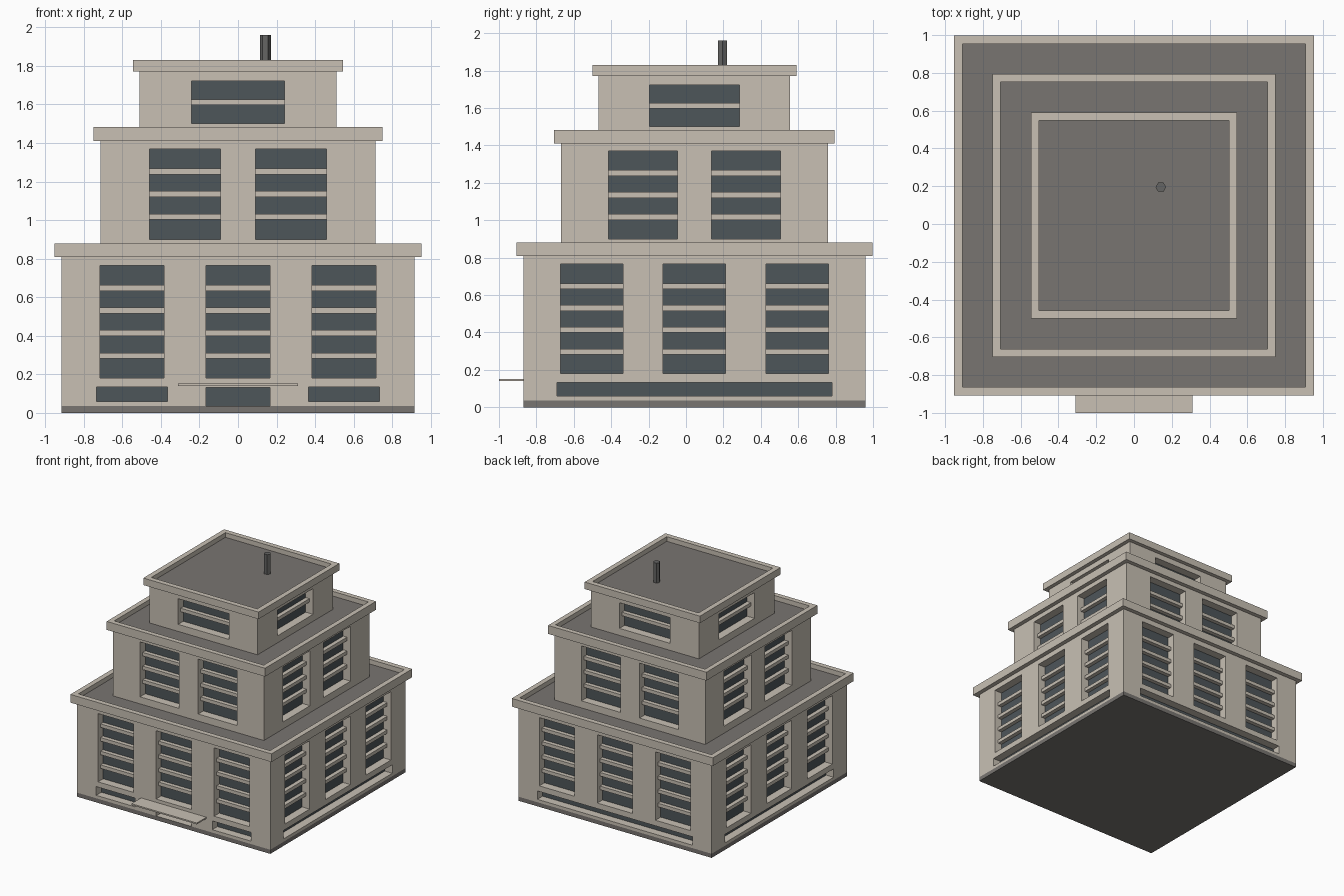
import bpy, bmesh, math
from mathutils import Matrix, Vector

cube = bpy.data.objects.get("Cube")
if cube:
    bpy.data.objects.remove(cube, do_unlink=True)

CY = 0.045       # centre of the tower in depth
RECESS = 0.07    # depth of window niches
BASE_TOP = 0.035


def material(name, rgb):
    m = bpy.data.materials.new(name)
    m.use_nodes = True
    m.diffuse_color = (*rgb, 1)
    m.node_tree.nodes["Principled BSDF"].inputs["Base Color"].default_value = (*rgb, 1)
    return m


STONE = material("pale stone", (0.578, 0.527, 0.456))
GLASS = material("dark glass", (0.076, 0.093, 0.102))
ROOF = material("grey roofing", (0.19, 0.178, 0.166))
METAL = material("grey metal", (0.13, 0.13, 0.127))


def finish(bm, name, *mats):
    bmesh.ops.remove_doubles(bm, verts=bm.verts, dist=1e-5)
    me = bpy.data.meshes.new(name)
    bm.to_mesh(me)
    bm.free()
    for m in mats:
        me.materials.append(m)
    ob = bpy.data.objects.new(name, me)
    ob.location.y = CY
    bpy.context.collection.objects.link(ob)
    return ob


def quad(bm, pts, mat=0):
    f = bm.faces.new([bm.verts.new(p) for p in pts])
    f.material_index = mat


def box(bm, lo, hi, xf=Matrix()):
    lo, hi = Vector(lo), Vector(hi)
    place = Matrix.Translation((lo + hi) / 2) @ Matrix.Diagonal((*(hi - lo), 1))
    bmesh.ops.create_cube(bm, size=1, matrix=xf @ place)


def side_matrix(i):
    return Matrix.Rotation(i * math.pi / 2, 4, 'Z')


def wall(bm, half, z0, z1, openings, xf):
    """One wall as a grid of cells; cells inside an opening become recessed glass."""
    us = sorted({-half, half, *(v for o in openings for v in o[:2])})
    zs = sorted({z0, z1, *(v for o in openings for v in o[2:4])}
                | ({BASE_TOP} if z0 < BASE_TOP else set()))

    def put(pts, mat):
        quad(bm, [xf @ Vector((u, d - half, z)) for u, d, z in pts], mat)

    for a, b in zip(us, us[1:]):
        for c, e in zip(zs, zs[1:]):
            u, z = (a + b) / 2, (c + e) / 2
            hole = any(o[0] < u < o[1] and o[2] < z < o[3] for o in openings)
            d = RECESS if hole else 0
            mat = 1 if hole else 2 if z < BASE_TOP else 0
            put([(a, d, c), (b, d, c), (b, d, e), (a, d, e)], mat)
    # reveals around each niche
    for a, b, c, e, _ in openings:
        ring = [(a, c), (b, c), (b, e), (a, e)]
        for (u, z), (v, w) in zip(ring, ring[1:] + ring[:1]):
            put([(u, 0, z), (u, RECESS, z), (v, RECESS, w), (v, 0, w)], 0)


def slats(bm, half, openings, xf):
    for a, b, c, e, rows in openings:
        for k in range(1, rows):
            z = c + (e - c) * k / rows
            box(bm, (a, RECESS / 2 - half, z - 0.015), (b, RECESS - half, z + 0.015), xf)


def parapet(name, body, outer, inner, z0, z1):
    """Square rim swept around the tier, with the roof sunk inside it."""
    bm = bmesh.new()
    zr = z1 - 0.04
    profile = [(body - 0.01, z0), (outer, z0), (outer, z1), (inner, z1), (inner, zr)]
    for i in range(4):
        xf = side_matrix(i)
        for (r, z), (s, w) in zip(profile, profile[1:]):
            quad(bm, [xf @ Vector(p) for p in
                      ((-r, -r, z), (r, -r, z), (s, -s, w), (-s, -s, w))])
    quad(bm, [(-inner, -inner, zr), (inner, -inner, zr),
              (inner, inner, zr), (-inner, inner, zr)], 1)
    finish(bm, name, STONE, ROOF)


def windows(centres, half_width, z0, z1, rows):
    return [(c - half_width, c + half_width, z0, z1, rows) for c in centres]


def tier(name, half, z0, z1, outer, inner, top, openings, front=None):
    walls, bars = bmesh.new(), bmesh.new()
    for i in range(4):
        holes = front if front and i == 0 else openings
        wall(walls, half, z0, z1, holes, side_matrix(i))
        slats(bars, half, holes, side_matrix(i))
    if z0 == 0:  # underside
        quad(walls, [(-half, -half, 0), (-half, half, 0), (half, half, 0), (half, -half, 0)], 2)
    finish(walls, name + "_walls", STONE, GLASS, ROOF)
    finish(bars, name + "_window_slats", STONE)
    parapet(name + "_parapet", half, outer, inner, z1, top)


# Three stacked tiers
tall = windows((-0.55, 0, 0.55), 0.167, 0.18, 0.765, 5)
strip = windows((0,), 0.735, 0.06, 0.132, 1)
entrance = windows((-0.55, 0.55), 0.184, 0.06, 0.135, 1) + windows((0,), 0.167, BASE_TOP, 0.132, 1)
tier("lower", 0.915, 0, 0.81, 0.952, 0.908, 0.88, tall + strip, tall + entrance)
tier("middle", 0.714, 0.84, 1.41, 0.75, 0.708, 1.482,
     windows((-0.275, 0.275), 0.184, 0.90, 1.37, 4))
tier("upper", 0.512, 1.442, 1.77, 0.546, 0.502, 1.83,
     windows((0,), 0.24, 1.502, 1.722, 2))

# Entrance canopy
bm = bmesh.new()
box(bm, (-0.31, -1 - CY, 0.14), (0.31, -0.91, 0.152))
finish(bm, "entrance_canopy", STONE)

# Six-sided roof pipe
bm = bmesh.new()
bmesh.ops.create_cone(bm, cap_ends=True, segments=6, radius1=0.028, radius2=0.028, depth=0.17,
                      matrix=Matrix.Translation((0.142, 0.15, 1.875)) @ Matrix.Rotation(math.pi / 6, 4, 'Z'))
finish(bm, "roof_pipe", METAL)
